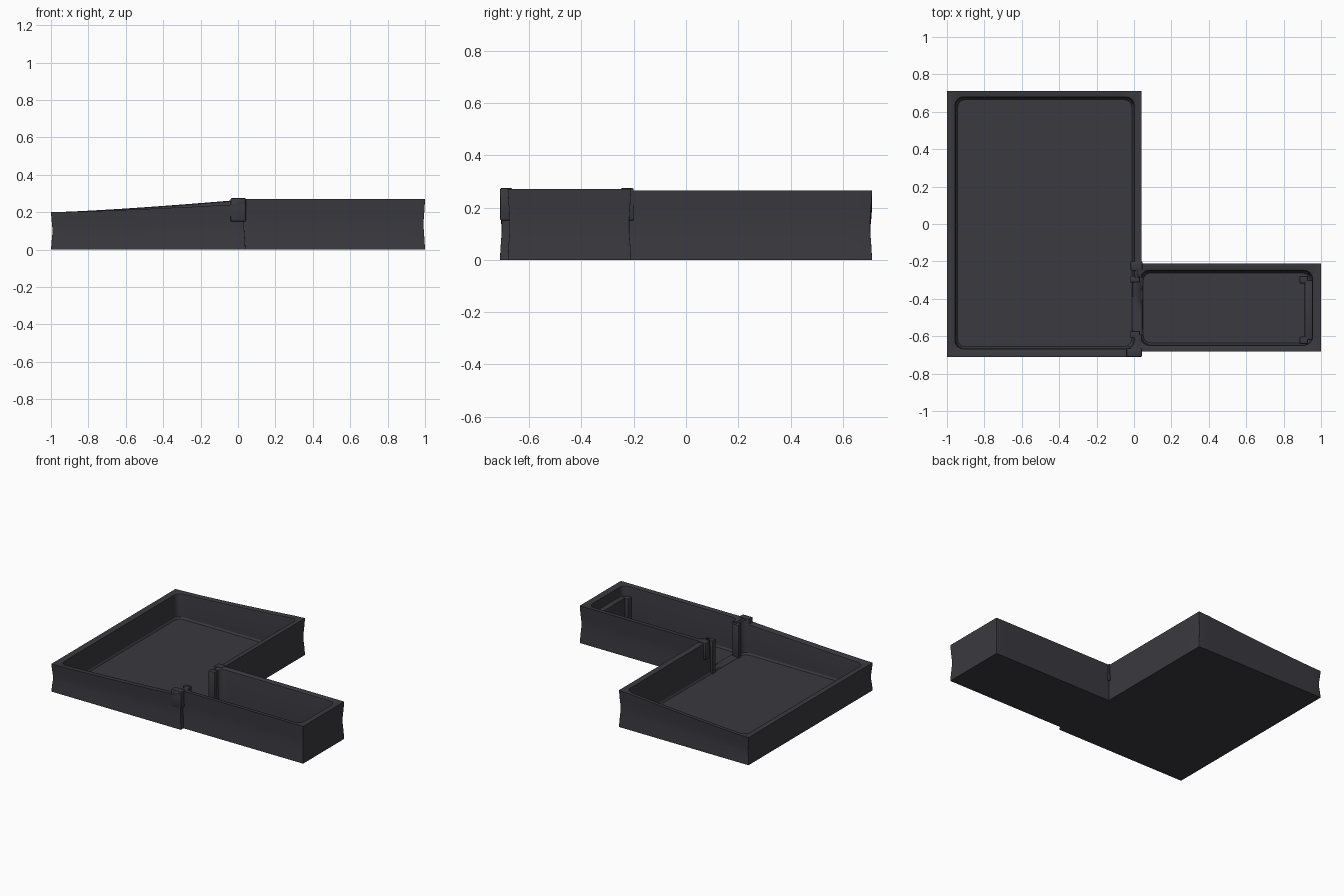
import bpy, bmesh, math

if "Cube" in bpy.data.objects:
    bpy.data.objects.remove(bpy.data.objects["Cube"])

mat = bpy.data.materials.new("charcoal")
mat.diffuse_color = (0.042, 0.041, 0.05, 1)
mat.use_nodes = True
mat.node_tree.nodes["Principled BSDF"].inputs["Base Color"].default_value = mat.diffuse_color


def finish(bm, name):
    bmesh.ops.recalc_face_normals(bm, faces=bm.faces)
    me = bpy.data.meshes.new(name)
    bm.to_mesh(me)
    bm.free()
    me.materials.append(mat)
    me.shade_smooth()
    me.set_sharp_from_angle(angle=math.radians(30))
    ob = bpy.data.objects.new(name, me)
    bpy.context.collection.objects.link(ob)
    return ob


def outline(x0, x1, y0, y1, r, side=14, arc=5):
    """Rounded rectangle, each side and corner evenly divided."""
    corners = [(x1 - r, y1 - r, 0), (x0 + r, y1 - r, 90),
               (x0 + r, y0 + r, 180), (x1 - r, y0 + r, 270)]
    arcs = []
    for cx, cy, a in corners:
        arcs.append([(cx + r * math.cos(math.radians(a + 90 * i / arc)),
                      cy + r * math.sin(math.radians(a + 90 * i / arc)))
                     for i in range(arc + 1)])
    pts = []
    for k in range(4):
        pts += arcs[k]
        p, q = arcs[k][-1], arcs[(k + 1) % 4][0]
        pts += [(p[0] + (q[0] - p[0]) * i / side, p[1] + (q[1] - p[1]) * i / side)
                for i in range(1, side)]
    return pts


def tray(name, outer, inner, height, floor):
    """Open box lofted through rings: waisted outside, soft rim, inner wall."""
    def inset(b, d):
        return (b[0] + d, b[1] - d, b[2] + d, b[3] - d)
    rings = []
    for f, d in ((0, 0), (.2, .003), (.4, .007), (.6, .007), (.8, .003), (1, 0)):
        rings.append([(x, y, height(x, y) * f)
                      for x, y in outline(*inset(outer, d), .001)])
    for d, drop in ((-.009, 0), (-.002, .004), (0, .014)):
        rings.append([(x, y, height(x, y) - drop)
                      for x, y in outline(*inset(inner, d), .045)])
    rings.append([(x, y, floor + .012) for x, y in outline(*inset(inner, .004), .045)])
    rings.append([(x, y, floor) for x, y in outline(*inset(inner, .012), .04)])
    bm = bmesh.new()
    vs = [[bm.verts.new(p) for p in ring] for ring in rings]
    n = len(vs[0])
    for a, b in zip(vs, vs[1:]):
        for i in range(n):
            j = (i + 1) % n
            bm.faces.new((a[i], a[j], b[j], b[i]))
    bm.faces.new(vs[0])
    bm.faces.new(vs[-1])
    return finish(bm, name)


def block(name, x0, x1, y0, y1, z0, z1, bevel=.006):
    bm = bmesh.new()
    bmesh.ops.create_cube(bm, size=1)
    for v in bm.verts:
        v.co = ((x0 + x1) / 2 + v.co.x * (x1 - x0),
                (y0 + y1) / 2 + v.co.y * (y1 - y0),
                (z0 + z1) / 2 + v.co.z * (z1 - z0))
    if bevel:
        bmesh.ops.bevel(bm, geom=bm.edges[:], offset=bevel, segments=2,
                        affect='EDGES', profile=.5)
    return finish(bm, name)


def main_height(x, y):
    if x > -.03:
        return .266
    t = max(0, (x + 1) / .96)
    return .2 + (.04 if y < -.6 else .062) * t ** 1.3


# Large tray with sloping rim, and the narrow side tray
main = tray("main_tray", (-1, .04, -.712, .712), (-.955, 0, -.667, .677),
            main_height, .022)
side = tray("side_tray", (.01, 1, -.682, -.21), (.037, .953, -.647, -.25),
            lambda x, y: .27, .022)

# Doorway between the two trays
cutter = block("doorway_cutter", -.06, .075, -.59, -.285, .03, .5, 0)
cutter.hide_render = True
cutter.hide_viewport = True
for ob in (main, side):
    m = ob.modifiers.new("doorway", 'BOOLEAN')
    m.operation = 'DIFFERENCE'
    m.object = cutter
    m.solver = 'EXACT'

# Raised rim cap where the front walls meet
block("front_rim_cap", -.04, .042, -.711, -.665, .15, .275)
block("inner_corner_cap", -.018, .045, -.25, -.2, .15, .274)

# Doorway jambs and small posts at the far end of the side tray
for tag, y in (("rear", -.295), ("front", -.59)):
    block(tag + "_door_jamb", -.02, .032, y - .018, y + .018, .015, .262)
for tag, y in (("rear", -.298), ("front", -.622)):
    block(tag + "_end_post", .885, .93, y - .02, y + .02, .015, .2)
block("end_ledge", .912, .956, -.62, -.3, .015, .2)
